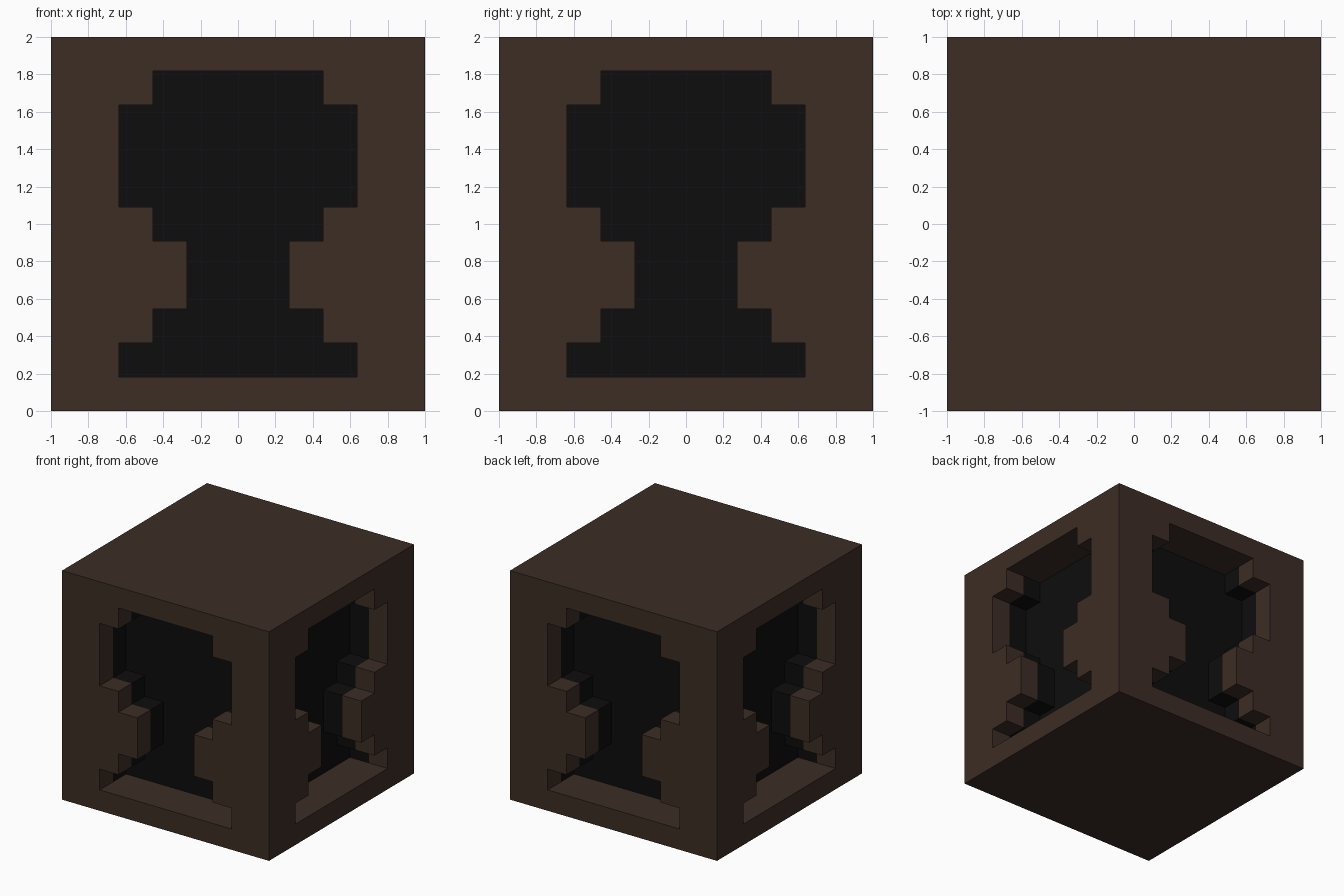
import bpy
import bmesh
from mathutils import Vector

cube = bpy.data.objects.get("Cube")
if cube:
    bpy.data.objects.remove(cube)

N = 11                # blocks along each side
U = 2.0 / N           # size of one block
MID = N // 2
DEPTH = 2             # how many blocks deep each side is carved
# Carved half-width in blocks for each layer from the floor up (-1 = uncarved)
OPENING = [-1, 3, 2, 1, 1, 2, 3, 3, 3, 2, -1]


def material(name, rgb):
    mat = bpy.data.materials.new(name)
    mat.use_nodes = True
    mat.diffuse_color = (*rgb, 1)
    bsdf = mat.node_tree.nodes["Principled BSDF"]
    bsdf.inputs["Base Color"].default_value = (*rgb, 1)
    bsdf.inputs["Roughness"].default_value = 0.9
    return mat


def is_solid(c):
    """True if a block exists: inside the cube and not in a carved niche."""
    if min(c) < 0 or max(c) >= N:
        return False
    i, j, k = c
    for across, inward in ((i, j), (j, i)):
        near_side = inward < DEPTH or inward >= N - DEPTH
        if near_side and abs(across - MID) <= OPENING[k]:
            return False
    return True


def in_shell(c):
    """The outermost layer of blocks is the frame, the rest is the core."""
    return min(c) == 0 or max(c) == N - 1


def build_part(name, mat, belongs):
    """Skin the exposed sides of all blocks in the part, then merge flat areas."""
    bm = bmesh.new()
    blocks = [(i, j, k) for i in range(N) for j in range(N) for k in range(N)]
    for c in blocks:
        if not is_solid(c) or not belongs(c):
            continue
        centre = Vector(((c[0] - MID) * U, (c[1] - MID) * U, (c[2] + 0.5) * U))
        for axis in range(3):
            for sign in (-1, 1):
                neighbour = list(c)
                neighbour[axis] += sign
                if is_solid(neighbour):
                    continue
                n, a, b = Vector(), Vector(), Vector()
                n[axis] = sign * U / 2
                a[(axis + 1) % 3] = U / 2
                b[(axis + 2) % 3] = sign * U / 2
                corners = (-a - b, a - b, a + b, b - a)
                bm.faces.new([bm.verts.new(centre + n + p) for p in corners])
    bmesh.ops.remove_doubles(bm, verts=bm.verts, dist=0.001)
    bmesh.ops.dissolve_limit(bm, angle_limit=0.01, verts=bm.verts, edges=bm.edges)
    mesh = bpy.data.meshes.new(name)
    bm.to_mesh(mesh)
    bm.free()
    mesh.materials.append(mat)
    obj = bpy.data.objects.new(name, mesh)
    bpy.context.collection.objects.link(obj)
    return obj


# Brown outer frame with the stepped openings, and the black inner core
build_part("outer_frame", material("dark brown", (0.045, 0.026, 0.018)), in_shell)
build_part("inner_core", material("black", (0.004, 0.004, 0.004)),
           lambda c: not in_shell(c))
